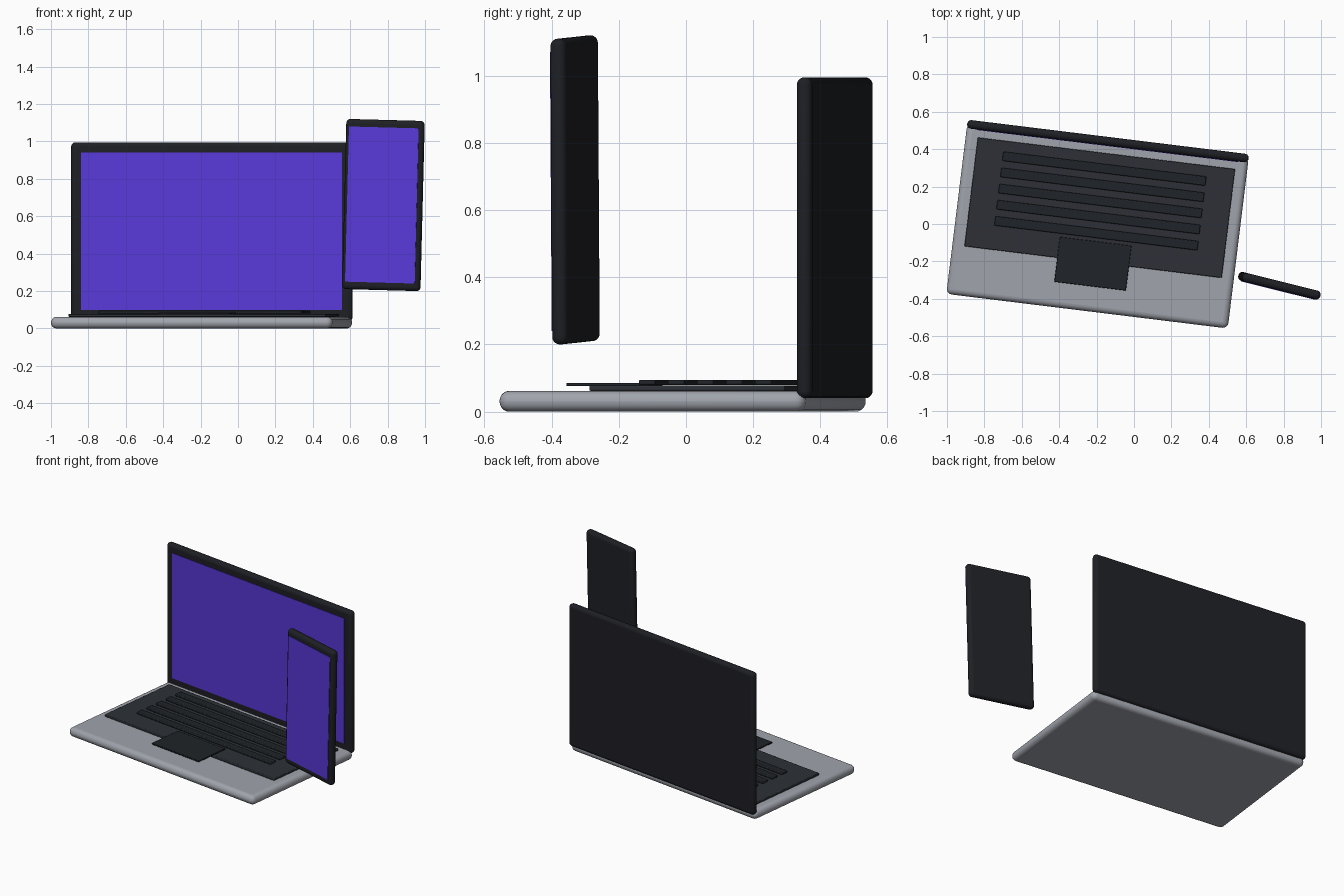
import bpy
from math import radians
from mathutils import Matrix, Vector

if "Cube" in bpy.data.objects:
    bpy.data.objects.remove(bpy.data.objects["Cube"])


def material(name, rgb):
    m = bpy.data.materials.new(name)
    m.diffuse_color = (*rgb, 1)
    m.use_nodes = True
    m.node_tree.nodes["Principled BSDF"].inputs["Base Color"].default_value = m.diffuse_color
    return m


silver = material("silver", (0.35, 0.37, 0.41))
black = material("black", (0.013, 0.014, 0.018))
key_dark = material("key_dark", (0.014, 0.017, 0.021))
deck_dark = material("deck_dark", (0.026, 0.03, 0.038))
purple = material("purple", (0.1, 0.04, 0.68))


def box(name, frame, loc, size, mat, bevel=0.0, segments=4):
    """Box given in a device's local frame, with optionally rounded edges."""
    bpy.ops.mesh.primitive_cube_add(size=1)
    ob = bpy.context.object
    ob.name = name
    ob.data.transform(Matrix.Diagonal((*size, 1)))
    ob.matrix_world = frame @ Matrix.Translation(Vector(loc))
    ob.data.materials.append(mat)
    if bevel:
        bpy.ops.object.shade_smooth_by_angle(angle=radians(40))
        mod = ob.modifiers.new("rounded_edges", 'BEVEL')
        mod.width = bevel
        mod.segments = segments
    return ob


# Laptop, turned slightly clockwise seen from above
laptop = Matrix.Translation((-0.195, -0.01, 0)) @ Matrix.Rotation(radians(-7), 4, 'Z')
box("laptop_base", laptop, (0, 0, 0.031), (1.516, 0.919, 0.062), silver, 0.03, 5)
box("laptop_lid", laptop, (0, 0.456, 0.5175), (1.516, 0.046, 0.955), black, 0.022, 5)
box("laptop_screen", laptop, (0, 0.433, 0.52), (1.406, 0.006, 0.84), purple)
box("keyboard_deck", laptop, (0, 0.098, 0.07), (1.386, 0.586, 0.016), deck_dark, 0.004, 2)
box("trackpad", laptop, (0, -0.204, 0.081), (0.386, 0.242, 0.01), key_dark, 0.003, 2)

# Five rows of keys
for i in range(5):
    box(f"key_row_{i + 1}", laptop, (-0.001, -0.04 + 0.087 * i, 0.087),
        (1.094, 0.05, 0.016), key_dark, 0.005, 2)

# Phone hovering upright beside the laptop, leaning a touch to the right
phone = (Matrix.Translation((0.7775, -0.33, 0.66))
         @ Matrix.Rotation(radians(-14), 4, 'Z') @ Matrix.Rotation(radians(1.5), 4, 'Y'))
box("phone_body", phone, (0, 0, 0), (0.43, 0.048, 0.91), black, 0.022, 5)
box("phone_screen", phone, (-0.002, -0.024, 0), (0.384, 0.006, 0.83), purple)
